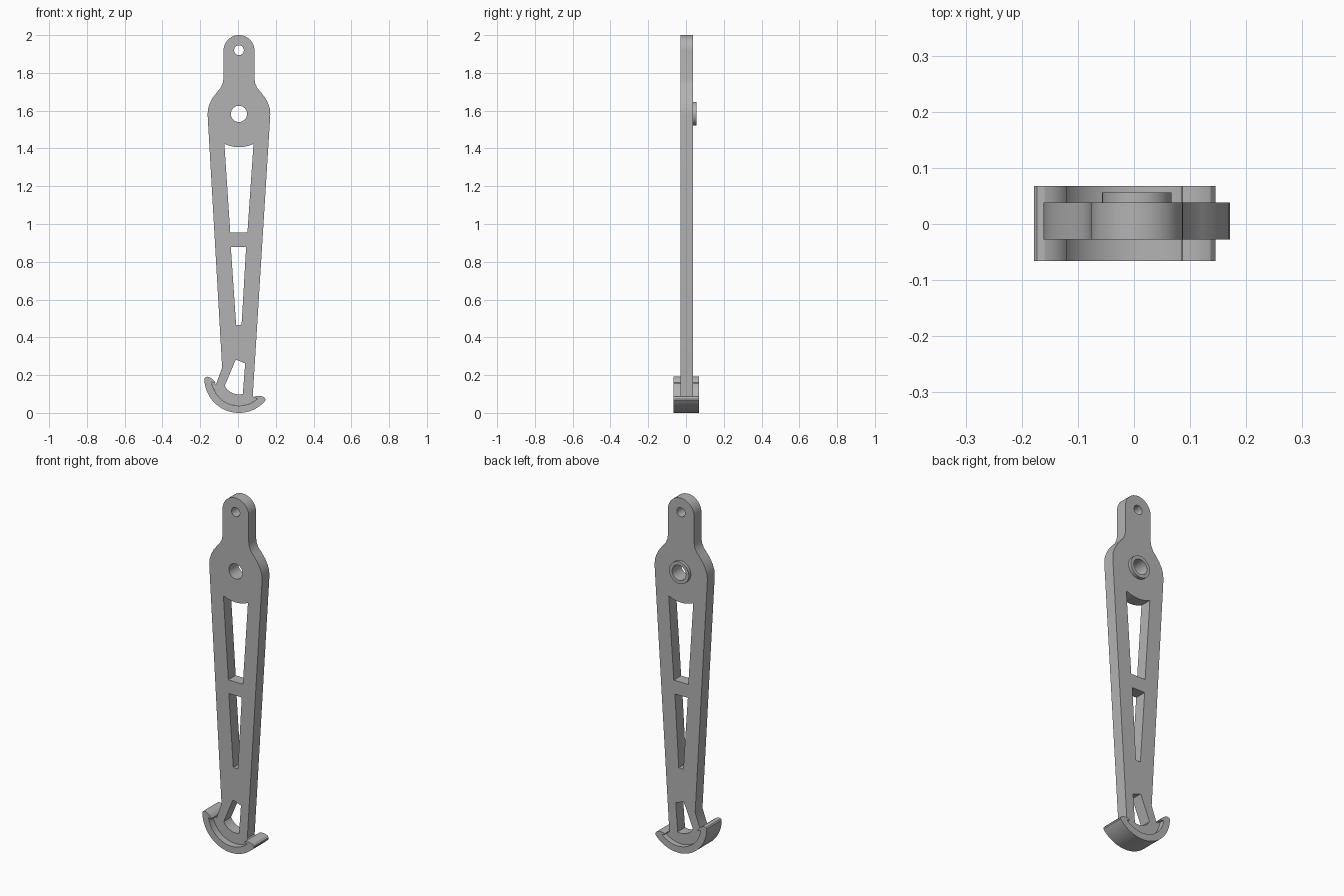
import bpy, bmesh
from math import radians, cos, sin

cube = bpy.data.objects.get("Cube")
if cube:
    bpy.data.objects.remove(cube, do_unlink=True)

grey = bpy.data.materials.new("mid_grey")
grey.use_nodes = True
colour = (0.45, 0.45, 0.45, 1)
grey.diffuse_color = colour
grey.node_tree.nodes["Principled BSDF"].inputs["Base Color"].default_value = colour

AXIS = 0.005            # centre line of the arm
PIVOT = (AXIS, 1.583)   # large hole
HEEL = (AXIS, 0.183)    # centre of the curved foot
TILT = -110             # direction the foot faces, in degrees


def arc(centre, r, a0, a1, n):
    """Points along an arc, both ends included."""
    angles = [radians(a0 + (a1 - a0) * i / n) for i in range(n + 1)]
    return [(centre[0] + r * cos(a), centre[1] + r * sin(a)) for a in angles]


def circle(centre, r, n=40):
    return arc(centre, r, 0, 360, n)[:-1]


def foot_arc(r, a0, a1, n=32):
    return arc(HEEL, r, TILT + a0, TILT + a1, n)


def foot_point(off, r):
    return foot_arc(r, off, off, 1)[0]


def plate(name, loops, y0, y1):
    """Extrude x-z outlines (the first one outer, the rest holes) along y."""
    bm = bmesh.new()
    edges = []
    for loop in loops:
        vs = [bm.verts.new((x, y0, z)) for x, z in loop]
        edges += [bm.edges.new((v, vs[i - 1])) for i, v in enumerate(vs)]
    faces = bmesh.ops.triangle_fill(bm, edges=edges, use_beauty=True)["geom"]
    faces = [f for f in faces if isinstance(f, bmesh.types.BMFace)]
    ext = bmesh.ops.extrude_face_region(bm, geom=faces, use_keep_orig=True)["geom"]
    moved = [v for v in ext if isinstance(v, bmesh.types.BMVert)]
    bmesh.ops.translate(bm, verts=moved, vec=(0, y1 - y0, 0))
    bmesh.ops.recalc_face_normals(bm, faces=bm.faces)
    mesh = bpy.data.meshes.new(name)
    bm.to_mesh(mesh)
    bm.free()
    mesh.materials.append(grey)
    obj = bpy.data.objects.new(name, mesh)
    bpy.context.collection.objects.link(obj)
    bpy.ops.object.select_all(action="DESELECT")
    obj.select_set(True)
    bpy.context.view_layer.objects.active = obj
    bpy.ops.object.shade_smooth_by_angle(angle=radians(30))
    return obj


# Arm: rounded tab, shoulders, tapering sides and a curved flange at the bottom
shoulder = [(.082, 1.77), (.086, 1.745), (.097, 1.72), (.117, 1.697),
            (.139, 1.668), (.154, 1.64), (.163, 1.612), (.166, 1.58)]
outline = arc((AXIS, 1.918), .082, 0, 180, 24)
outline += [(AXIS - w, z) for w, z in shoulder]
outline += [(-.084, .24), foot_point(-55, .126), foot_point(-59, .131)]
outline += foot_arc(.145, -62, 62)
outline += [foot_point(59, .131), (.078, .088)]
outline += [(AXIS + w, z) for w, z in reversed(shoulder)]

top_window = arc(PIVOT, .176, -116, -64, 12) + [(.05, .955), (-.041, .955)]
middle_window = [(-.038, .878), (.043, .878), (.019, .466), (-.01, .466)]
bottom_window = [(-.012, .282), (.038, .262)] + foot_arc(.085, 34, -42, 12)
plate("arm", [outline, circle((AXIS, 1.92), .026), circle(PIVOT, .043),
              top_window, middle_window, bottom_window], -.028, .038)

# Raised collar round the large hole at the back
plate("pivot_collar", [circle(PIVOT, .062), circle(PIVOT, .043)], .038, .056)

# Foot: curved pad with a rounded lip hooked over each end of the flange
lip = [(70, .183), (72, .178), (73, .165), (71.5, .152), (68, .139),
       (64, .131), (60, .127), (58, .129), (59, .134), (62, .1455)]
foot = foot_arc(.183, -70, 70, 48)[:-1]
foot += [foot_point(a, r) for a, r in lip]
foot += foot_arc(.1455, 62, -62, 40)[1:-1]
foot += [foot_point(-a, r) for a, r in reversed(lip)][:-1]
plate("foot_pad", [foot], -.066, .068)
